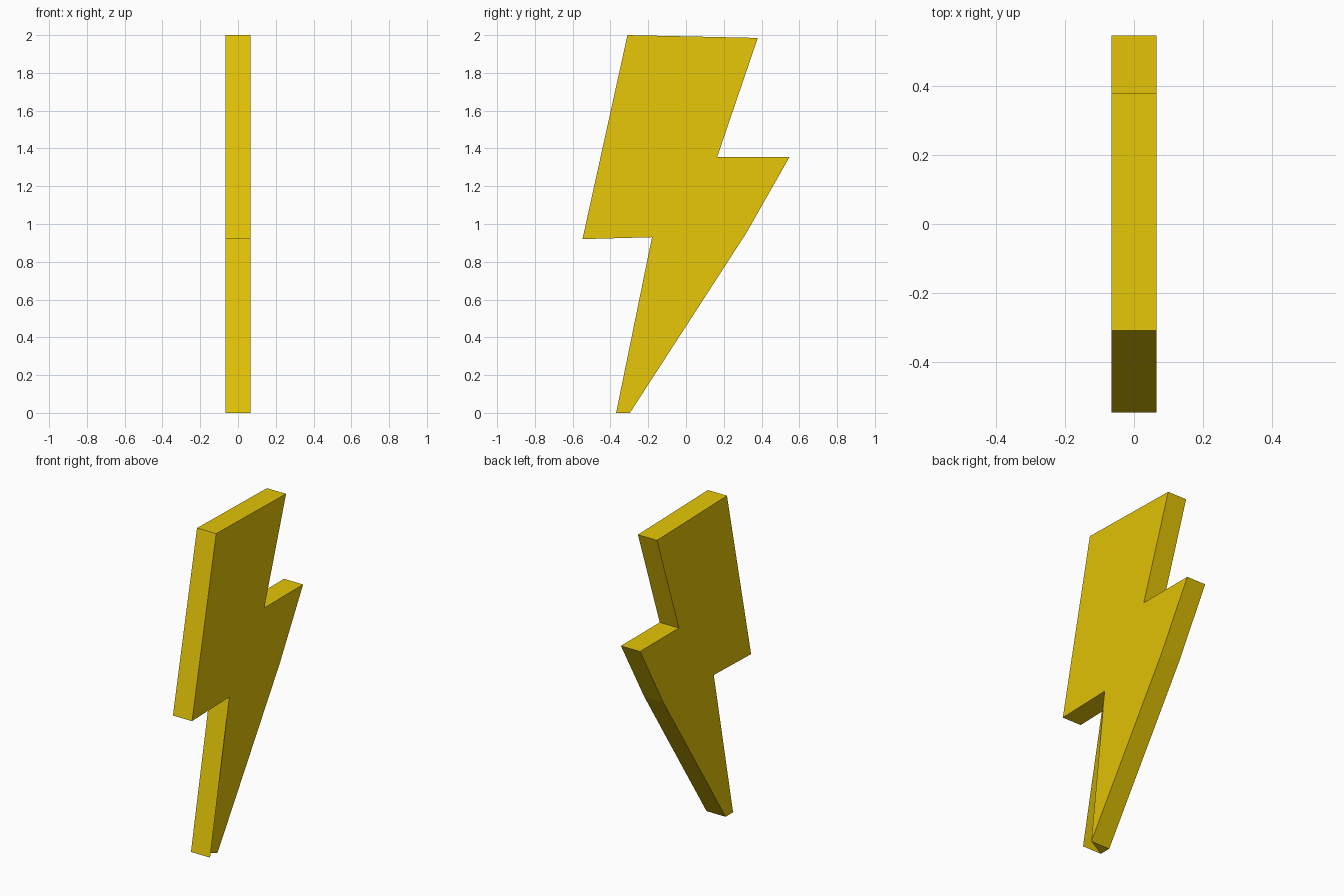
import bpy, bmesh

if "Cube" in bpy.data.objects:
    bpy.data.objects.remove(bpy.data.objects["Cube"])

# Bolt outline as (y, z), clockwise seen from the right
OUTLINE = [(-0.31, 2.0), (0.38, 1.985), (0.165, 1.355), (0.548, 1.355),
           (0.318, 0.95), (-0.297, 0.0), (-0.37, 0.0), (-0.18, 0.93), (-0.548, 0.92)]
HALF = 0.066
TIP_BACK, TIP_FRONT, NOTCH = 5, 6, 7

bm = bmesh.new()
right = [bm.verts.new((HALF, y, z)) for y, z in OUTLINE]
left = [bm.verts.new((-HALF, y, z)) for y, z in OUTLINE]
fold = left[TIP_FRONT]

# Broad faces; the right one is pulled in to the left front corner at the tip
bm.faces.new(left)
skin = list(right)
skin[TIP_FRONT] = fold
bm.faces.new(skin[::-1])

# Rim
n = len(OUTLINE)
for i in range(n):
    if i in (TIP_BACK, TIP_FRONT):
        continue
    j = (i + 1) % n
    bm.faces.new((right[i], right[j], left[j], left[i]))

# Tip rim, split in triangles where the fold meets it
bm.faces.new((fold, right[TIP_FRONT], right[NOTCH]))
bm.faces.new((fold, right[NOTCH], left[NOTCH]))
bm.faces.new((fold, left[TIP_BACK], right[TIP_BACK]))

mesh = bpy.data.meshes.new("lightning_bolt")
bm.to_mesh(mesh)
bm.free()
bolt = bpy.data.objects.new("lightning_bolt", mesh)
bpy.context.collection.objects.link(bolt)

# Yellow colour
mat = bpy.data.materials.new("yellow")
mat.diffuse_color = (0.78, 0.56, 0.002, 1)
mat.use_nodes = True
mat.node_tree.nodes["Principled BSDF"].inputs["Base Color"].default_value = mat.diffuse_color
mesh.materials.append(mat)
